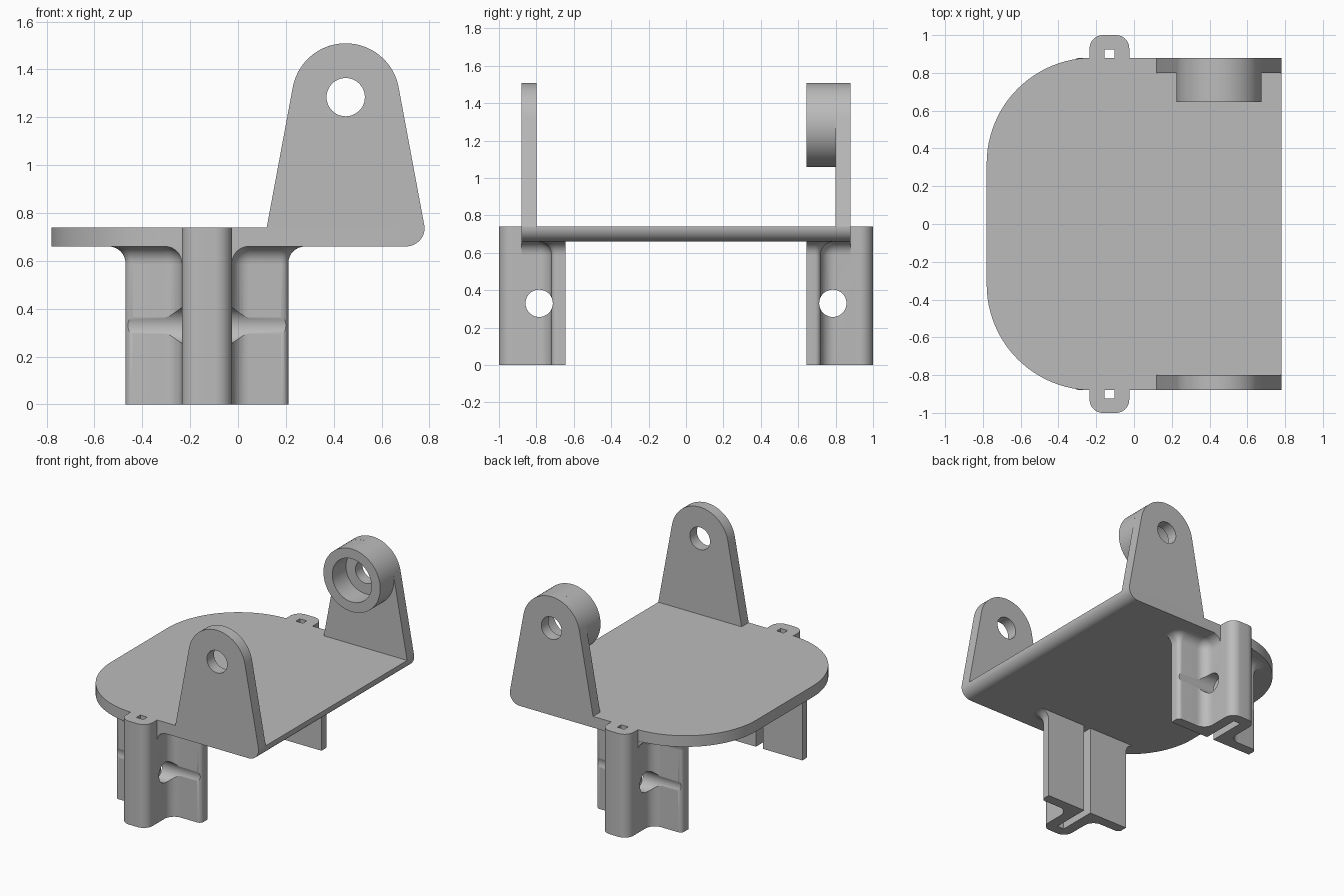
import bpy, bmesh, math
from mathutils import Vector

if "Cube" in bpy.data.objects:
    bpy.data.objects.remove(bpy.data.objects["Cube"])

grey = bpy.data.materials.new("plain grey")
grey.use_nodes = True
grey.diffuse_color = (0.5, 0.5, 0.5, 1)
grey.node_tree.nodes["Principled BSDF"].inputs["Base Color"].default_value = (0.5, 0.5, 0.5, 1)

PLATE_Z, TOP_Z, EDGE_Y, END_X = 0.66, 0.74, 0.88, 0.78
CLIP_X = -0.13                      # clip centre line
PILLAR, FLANGE, SLOT = 0.105, 0.34, 0.0275   # half widths
INNER_Y, FLANGE_Y, SLOT_Y = 0.645, 0.72, 0.925
HOLE_X, HOLE_Z, LUG_R = 0.45, 1.284, 0.225


def arc(cx, cy, r, a0, a1, n=10):
    return [(cx + r * math.cos(math.radians(a0 + (a1 - a0) * i / n)),
             cy + r * math.sin(math.radians(a0 + (a1 - a0) * i / n))) for i in range(n + 1)]


def flip(points):
    return [(-x, y) for x, y in reversed(points)]


def loft(name, rings, x=0):
    """Solid through a stack of 3D rings with equal point counts."""
    bm = bmesh.new()
    loops = [[bm.verts.new(p) for p in ring] for ring in rings]
    n = len(loops[0])
    for a, b in zip(loops, loops[1:]):
        for i in range(n):
            bm.faces.new((a[i], a[(i + 1) % n], b[(i + 1) % n], b[i]))
    bm.faces.new(loops[0])
    bm.faces.new(loops[-1])
    bmesh.ops.recalc_face_normals(bm, faces=bm.faces)
    mesh = bpy.data.meshes.new(name)
    bm.to_mesh(mesh)
    bm.free()
    mesh.materials.append(grey)
    ob = bpy.data.objects.new(name, mesh)
    ob.location.x = x
    bpy.context.collection.objects.link(ob)
    return ob


def along_z(name, pts, z0, z1, x=0):
    return loft(name, [[(px, py, z) for px, py in pts] for z in (z0, z1)], x)


def along_y(name, pts, y0, y1):
    return loft(name, [[(px, y, pz) for px, pz in pts] for y in (y0, y1)])


def circle(r, n=48):
    return arc(HOLE_X, HOLE_Z, r, 0, 360, n)[:-1]


def apply_mod(ob, mod):
    bpy.ops.object.select_all(action='DESELECT')
    bpy.context.view_layer.objects.active = ob
    ob.select_set(True)
    bpy.ops.object.modifier_apply(modifier=mod.name)


def cut(ob, cutter):
    mod = ob.modifiers.new("cut", 'BOOLEAN')
    mod.operation, mod.solver, mod.object = 'DIFFERENCE', 'EXACT', cutter
    apply_mod(ob, mod)
    bpy.data.objects.remove(cutter)


def mirror(ob, x=False):
    mod = ob.modifiers.new("mirror", 'MIRROR')
    mod.use_axis = (x, True, False)
    mod.use_mirror_merge = False
    apply_mod(ob, mod)


def smooth(ob):
    bpy.ops.object.select_all(action='DESELECT')
    bpy.context.view_layer.objects.active = ob
    ob.select_set(True)
    bpy.ops.object.shade_smooth_by_angle(angle=math.radians(30))


# Base plate: round left corners, rounded lower right edge
R = 0.56
outline = [(END_X, -EDGE_Y), (END_X, EDGE_Y)]
outline += arc(R - END_X, EDGE_Y - R, R, 90, 180, 24)
outline += arc(R - END_X, R - EDGE_Y, R, 180, 270, 24)
plate = along_z("base_plate", outline, PLATE_Z, TOP_Z)
bm = bmesh.new()
bm.from_mesh(plate.data)
edge = [e for e in bm.edges if all(v.co.x > END_X - 0.01 and v.co.z < 0.7 for v in e.verts)]
bmesh.ops.bevel(bm, geom=edge, offset=0.078, segments=8, profile=0.5, affect='EDGES')
bm.to_mesh(plate.data)
bm.free()

# Upright lugs with tangent sides and a pivot hole
base = Vector((END_X - HOLE_X, TOP_Z - HOLE_Z))
tangent = math.degrees(math.atan2(base.y, base.x) + math.acos(LUG_R / base.length))
profile = [(END_X, TOP_Z)] + arc(HOLE_X, HOLE_Z, LUG_R, tangent, 180 - tangent, 32)
profile.append((2 * HOLE_X - END_X, TOP_Z))
lugs = along_y("pivot_lugs", profile, 0.80, EDGE_Y)
cut(lugs, along_y("hole_cutter", circle(0.08), 0.7, 1))
mirror(lugs)

# Bearing boss on the back lug
boss = along_y("bearing_boss", circle(LUG_R, 64), INNER_Y, 0.80)
cut(boss, along_y("bore_cutter", circle(0.155), 0.5, 0.9))


def flange_side(d):
    """Right half of the clip section, grown outward by d."""
    rc, f = 0.03, 0.075
    return ([(FLANGE + d, INNER_Y)]
            + arc(FLANGE - rc, FLANGE_Y - rc, rc + d, 0, 90, 6)
            + arc(PILLAR + f, FLANGE_Y + f, f - d, 270, 180, 8))


# Clip legs: slotted pillar with flanges and a cross hole
nose = arc(PILLAR - 0.07, 0.93, 0.07, 0, 90)
half = [(SLOT, SLOT_Y), (SLOT, INNER_Y)] + flange_side(0) + nose
clips = along_z("clip_legs", half + flip(half), 0, PLATE_Z, CLIP_X)
pin = [(0.785 + a, 0.33 + b) for a, b in arc(0, 0, 0.073, 0, 360, 40)[:-1]]
cut(clips, loft("pin_cutter", [[(x, y, z) for y, z in pin] for x in (-1, 1)]))
mirror(clips)

# Tabs carrying the pillars up to the plate top
tab_half = [(SLOT, SLOT_Y), (SLOT, EDGE_Y), (PILLAR, EDGE_Y)] + nose
tabs = along_z("clip_tabs", tab_half + flip(tab_half), PLATE_Z, TOP_Z, CLIP_X)
mirror(tabs)

# Fillets flaring the clips into the plate underside
rings = []
for i in range(9):
    a = math.radians(90 * i / 8)
    d = 0.07 * (1 - math.cos(a))
    z = PLATE_Z - 0.07 + 0.07 * math.sin(a)
    pts = [(0.06, INNER_Y)] + flange_side(d) + [(PILLAR + d, EDGE_Y), (0.06, EDGE_Y)]
    rings.append([(x, y, z) for x, y in pts])
flares = loft("clip_fillets", rings, CLIP_X)
mirror(flares, x=True)

for part in (plate, lugs, boss, clips, tabs, flares):
    smooth(part)
